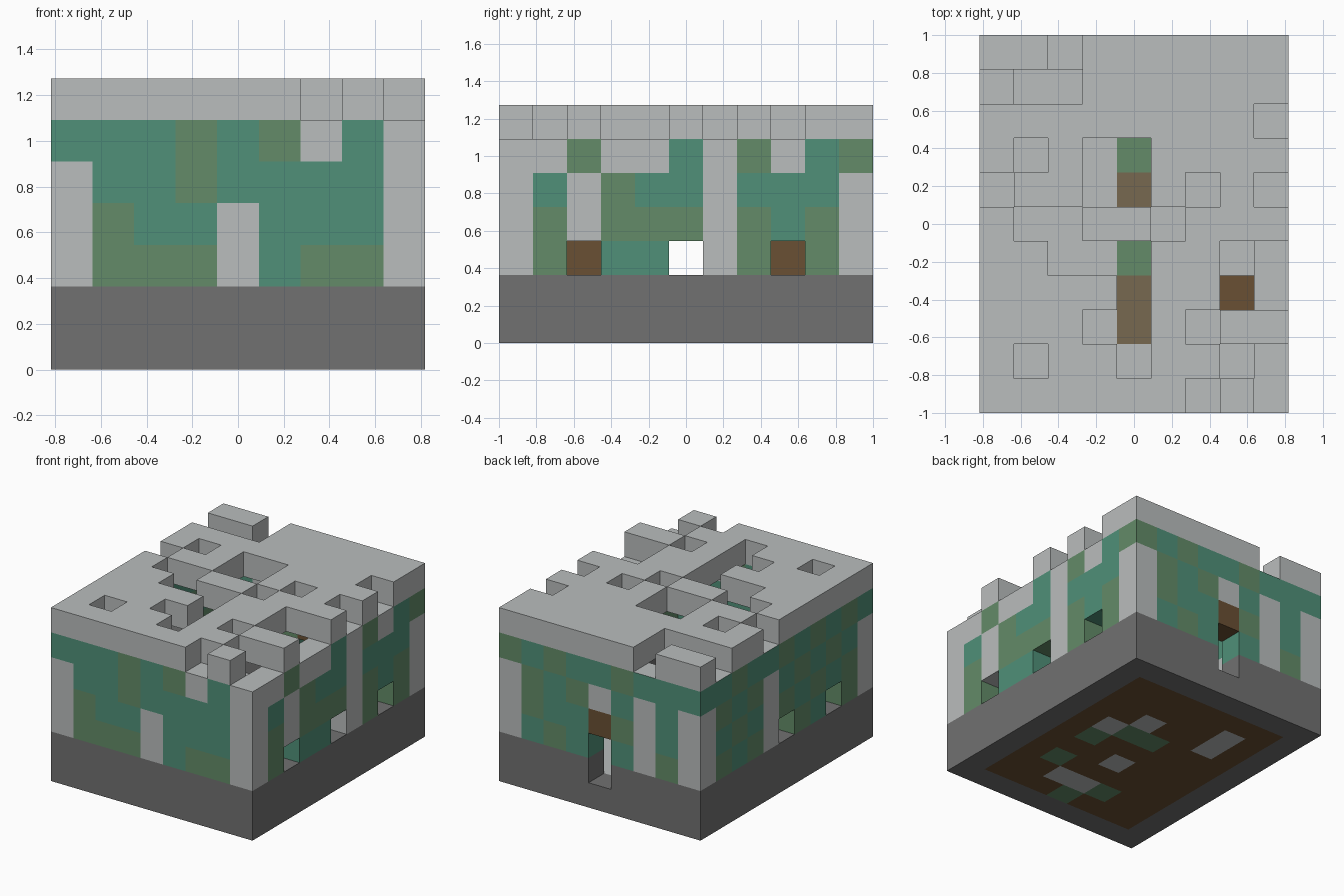
import bpy, bmesh
from mathutils import Vector

cube = bpy.data.objects.get("Cube")
if cube:
    bpy.data.objects.remove(cube, do_unlink=True)

NX, NY = 9, 11
S = 2 / NY


def material(name, rgb):
    m = bpy.data.materials.new(name)
    m.use_nodes = True
    m.diffuse_color = (*rgb, 1)
    m.node_tree.nodes["Principled BSDF"].inputs["Base Color"].default_value = (*rgb, 1)
    return m


MATS = {
    "S": material("pale stone", (.49, .51, .51)),
    "D": material("dark stone", (.165, .165, .165)),
    "T": material("teal moss", (.08, .28, .19)),
    "G": material("green moss", (.125, .26, .14)),
    "B": material("brown wood", (.144, .08, .033)),
    "W": material("weathered wood", (.184, .138, .08)),
}
KEYS = list(MATS)

# Walls, top course first; a dot is an opening
FRONT = ["TTTGTGSTS",
         "STTGTTTTS",
         "SGTTSTTTS",
         "SGGGSTGGS"]
BACK = ["TTTGTTGTG",
        "STSTSGTGS",
        "STSGBTTGS",
        "SGST.TGTS"]
RIGHT = ["SSGSSTSGSTG",
         "STSGTTSTTTS",
         "SGSGGGSGTGS",
         "SG.TT.SG.GS"]
LEFT = ["TGTGTGTTGTT",
        "STGTGTSGTGS",
        "SGTGTGSTGTS",
        "SG.TG.SGTGS"]

# Crumbling roof, back row first
ROOF = ["##.######",
        "...######",
        "########.",
        "#.#..####",
        ".##..#.#.",
        "#..##.###",
        "##...##..",
        "####.##..",
        "###..#.##",
        "#.##.##..",
        "######.#."]

# Inner floor, back row first: upper face and underside
FLOOR_TOP = ["SSSSSSS",
             "SSSSSSS",
             "SSSGSSS",
             "SSSWSSS",
             "SSSSSSS",
             "SSSGSSS",
             "SSSWSSB",
             "SSSWSSS",
             "SSSSSSS"]
FLOOR_UNDER = ["BBBBBBB",
               "BSBBBBB",
               "BSBBSBB",
               "BBBGGSB",
               "BBBBBGB",
               "BBBSBBB",
               "BBBBBGB",
               "BBGSSBB",
               "BBBGBBB"]

parts = {"foundation": {}, "floor": {}, "walls": {}, "roof": {}, "wood_blocks": {}}

for x in range(NX):
    for y in range(NY):
        edge = x in (0, NX - 1) or y in (0, NY - 1)
        if edge:
            for z in range(2):
                parts["foundation"][x, y, z] = "D"
        else:
            parts["floor"][x, y, 0] = "S"
        if ROOF[NY - 1 - y][x] == "#":
            parts["roof"][x, y, 6] = "S"

for row in range(4):
    z = 5 - row
    for y in range(NY):
        parts["walls"][0, y, z] = LEFT[row][y]
        parts["walls"][NX - 1, y, z] = RIGHT[row][y]
    for x in range(1, NX - 1):
        parts["walls"][x, 0, z] = FRONT[row][x]
        parts["walls"][x, NY - 1, z] = BACK[row][x]
parts["walls"] = {c: k for c, k in parts["walls"].items() if k != "."}

# Doorway cut through the upper foundation course
del parts["foundation"][4, NY - 1, 1]

# Wooden blocks standing inside
for x, y, top in ((1, 2, 3), (1, 8, 3), (7, 3, 2)):
    for z in range(1, top):
        parts["wood_blocks"][x, y, z] = "B"

filled = set().union(*parts.values())


def face_key(part, cell, key, axis, sign):
    """Colour of one exposed side of a block."""
    x, y, z = cell
    if part == "floor" and axis == 2:
        grid = FLOOR_TOP if sign > 0 else FLOOR_UNDER
        return grid[NY - 2 - y][x - 1]
    # outer corners keep the colour of the wall they face
    if part == "walls" and axis == 1 and x in (0, NX - 1):
        if y == 0 and sign < 0:
            return FRONT[5 - z][x]
        if y == NY - 1 and sign > 0:
            return BACK[5 - z][x]
    # broken wall tops show bare stone
    if part == "walls" and axis == 2 and z == 5 and sign > 0:
        return "S"
    return key


def build(part, cells):
    bm = bmesh.new()
    for cell, key in cells.items():
        for axis in range(3):
            for sign in (-1, 1):
                step = [0, 0, 0]
                step[axis] = sign
                if tuple(c + s for c, s in zip(cell, step)) in filled:
                    continue
                centre = Vector(cell) + Vector((.5, .5, .5)) + Vector(step) / 2
                u, v = Vector((0, 0, 0)), Vector((0, 0, 0))
                u[(axis + 1) % 3] = .5
                v[(axis + 2) % 3] = .5 * sign
                corners = (centre - u - v, centre + u - v, centre + u + v, centre - u + v)
                face = bm.faces.new([
                    bm.verts.new(((p.x - NX / 2) * S, (p.y - NY / 2) * S, p.z * S))
                    for p in corners])
                face.material_index = KEYS.index(face_key(part, cell, key, axis, sign))
    bmesh.ops.remove_doubles(bm, verts=bm.verts, dist=.001)
    mesh = bpy.data.meshes.new(part)
    for m in MATS.values():
        mesh.materials.append(m)
    bm.to_mesh(mesh)
    bm.free()
    bpy.context.collection.objects.link(bpy.data.objects.new(part, mesh))


for part, cells in parts.items():
    build(part, cells)
